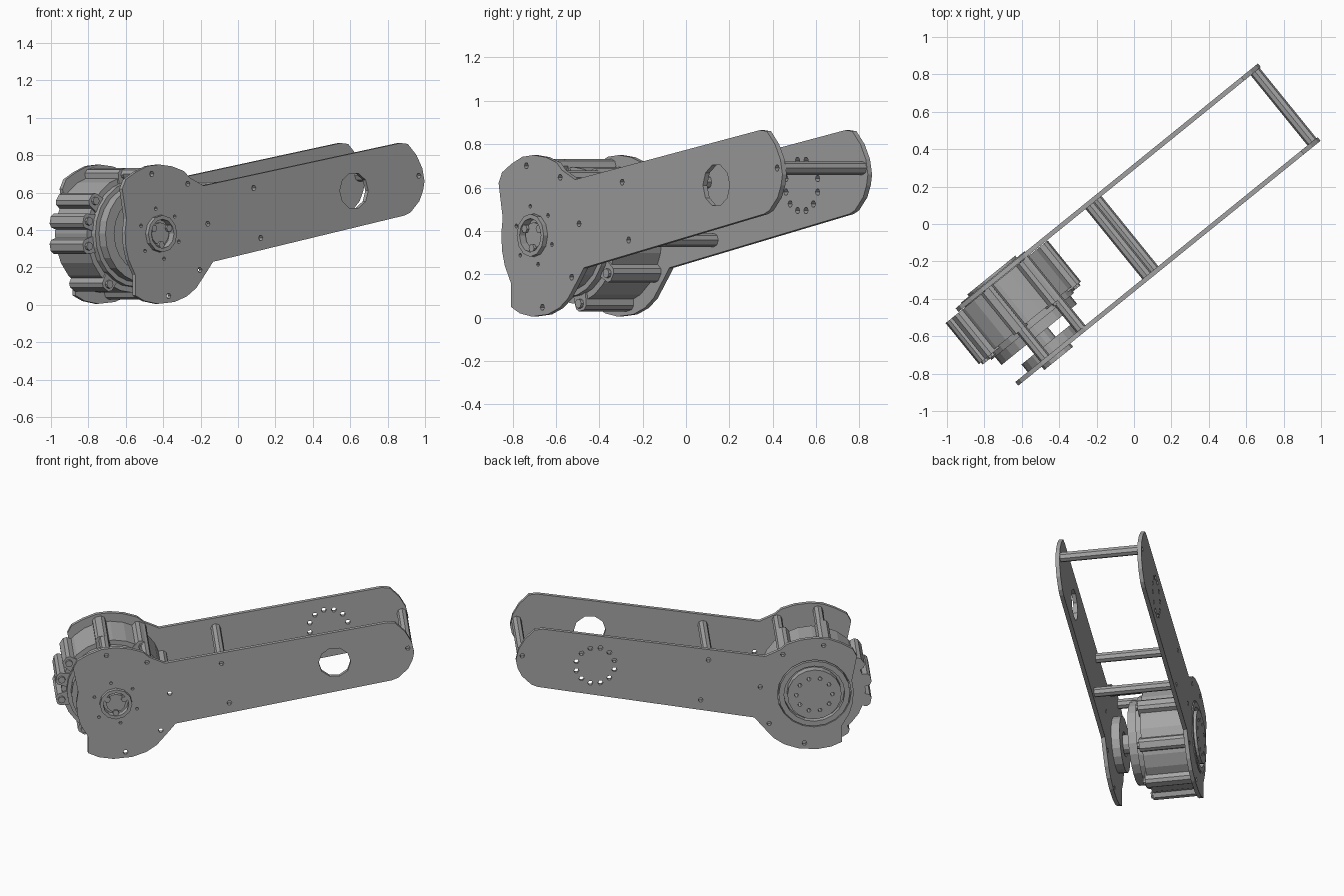
import bpy, bmesh, math
from mathutils import Matrix, Vector

cube = bpy.data.objects.get("Cube")
if cube:
    bpy.data.objects.remove(cube, do_unlink=True)

grey = bpy.data.materials.new("machined_grey")
grey.use_nodes = True
colour = (0.38, 0.38, 0.38, 1)
grey.diffuse_color = colour
grey.node_tree.nodes["Principled BSDF"].inputs["Base Color"].default_value = colour

TURN = Matrix.Rotation(math.radians(39), 4, "Z")   # the arm lies diagonally
AXIS = Vector((-0.765, 0.38))                      # motor shaft centre


def ring(centre, radius, sides=20, start=0.0):
    """Points of a regular polygon."""
    return [(centre[0] + radius * math.cos(start + math.tau * i / sides),
             centre[1] + radius * math.sin(start + math.tau * i / sides))
            for i in range(sides)]


def polar(centre, radius, degrees):
    a = math.radians(degrees)
    return (centre[0] + radius * math.cos(a), centre[1] + radius * math.sin(a))


def prism(name, loops, front, back):
    """Fill an outline (later loops are holes) and extrude it through the arm."""
    curve = bpy.data.curves.new(name, "CURVE")
    curve.dimensions = "2D"
    curve.fill_mode = "BOTH"
    curve.extrude = (back - front) / 2
    for loop in loops:
        spline = curve.splines.new("POLY")
        spline.points.add(len(loop) - 1)
        for point, (s, z) in zip(spline.points, loop):
            point.co = (s, z, 0, 1)
        spline.use_cyclic_u = True
    temp = bpy.data.objects.new(name, curve)
    bpy.context.collection.objects.link(temp)
    graph = bpy.context.evaluated_depsgraph_get()
    mesh = bpy.data.meshes.new_from_object(temp.evaluated_get(graph))
    bpy.data.objects.remove(temp, do_unlink=True)
    bm = bmesh.new()
    bm.from_mesh(mesh)
    bmesh.ops.remove_doubles(bm, verts=bm.verts, dist=0.0001)
    bmesh.ops.recalc_face_normals(bm, faces=bm.faces)
    for face in bm.faces:
        face.smooth = False
    middle = Matrix.Translation((0, (front + back) / 2, 0))
    bm.transform(TURN @ middle @ Matrix.Rotation(math.pi / 2, 4, "X"))
    bm.to_mesh(mesh)
    bm.free()
    mesh.materials.clear()
    mesh.materials.append(grey)
    obj = bpy.data.objects.new(name, mesh)
    bpy.context.collection.objects.link(obj)
    return obj


# Side plates
outline = [(-1.025, .62), (-1, .67), (-.93, .71), (-.85, .742), (-.77, .75),
           (-.68, .74), (-.6, .715), (-.56, .68), (-.465, .637), (.89, .865),
           (.94, .86), (1, .8), (1.04, .73), (1.055, .66), (1.045, .61),
           (1.02, .555), (.96, .495), (.92, .478), (-.4, .23), (-.44, .18),
           (-.515, .09), (-.58, .045), (-.665, .015), (-.78, .005),
           (-.87, .02), (-.935, .05), (-.935, .16), (-.98, .24), (-1, .31),
           (-1.005, .39), (-.995, .46)]
rods = [(-.822, .7), (-.574, .647), (-.12, .625), (-.072, .358), (1.016, .69)]
spare_holes = [(-.436, .433), (-.49, .187), (-.705, .048)]
pivot = (.57, .61)

bolts = [ring(p, .015, 6) for p in rods + spare_holes]
shaft_bolts = [ring(polar(AXIS, .137, 42 + 60 * i), .01, 6) for i in range(6)]
pivot_bolts = [ring(polar(pivot, .12, 15 + 30 * i), .016, 6) for i in range(12)]
prism("front_plate", [outline, ring(AXIS, .1, 12), ring(pivot, .098, 10)]
      + bolts + shaft_bolts, -.282, -.257)
prism("back_plate", [outline, ring(AXIS, .225)] + bolts + pivot_bolts, .225, .25)

# Spacer rods between the plates
for i, p in enumerate(rods):
    prism(f"spacer_rod_{i + 1}", [ring(p, .031, 8)], -.257, .225)

# Motor body and stepped front cover
prism("motor_body", [ring(AXIS, .315, 24)], -.05, .222)
prism("motor_shoulder", [ring(AXIS, .285, 24)], -.085, -.05)
prism("motor_cover", [ring(AXIS, .26, 24), ring(AXIS, .2)], -.14, -.085)
prism("motor_cover_face", [ring(AXIS, .2)], -.115, -.085)

# Lengthwise ribs with a screw boss on each front end
for i, angle in enumerate([12 + 45 * k for k in range(8)] + [168]):
    a = math.radians(angle)
    out = Vector((math.cos(a), math.sin(a)))
    side = Vector((-out.y, out.x))
    rib = [AXIS + out * r + side * w for r, w in
           ((.28, -.045), (.34, -.038), (.355, -.02),
            (.355, .02), (.34, .038), (.28, .045))]
    prism(f"motor_rib_{i + 1}", [rib], -.06, .222)
    prism(f"rib_screw_{i + 1}", [ring(AXIS + out * .322, .022, 8)], -.075, -.06)

# Drive shaft, flange and hub through the front plate
prism("drive_shaft", [ring(AXIS, .06, 12)], -.285, -.11)
prism("drive_flange", [ring(AXIS, .175), ring(AXIS, .09, 12)], -.257, -.205)
prism("drive_hub", [ring(AXIS, .099, 12), ring(AXIS, .078, 12)], -.305, -.205)
prism("hub_floor", [ring(AXIS, .08, 12)], -.265, -.21)
for i in range(3):
    prism(f"hub_key_{i + 1}", [ring(polar(AXIS, .06, 30 + 120 * i), .02, 6)], -.298, -.26)

# Back flange of the motor
face_holes = [ring(polar(AXIS, .11, 36 * i), .013, 6) for i in range(10)]
prism("rear_ring", [ring(AXIS, .218), ring(AXIS, .185)], .215, .255)
prism("rear_disc", [ring(AXIS, .165)] + face_holes, .215, .268)
